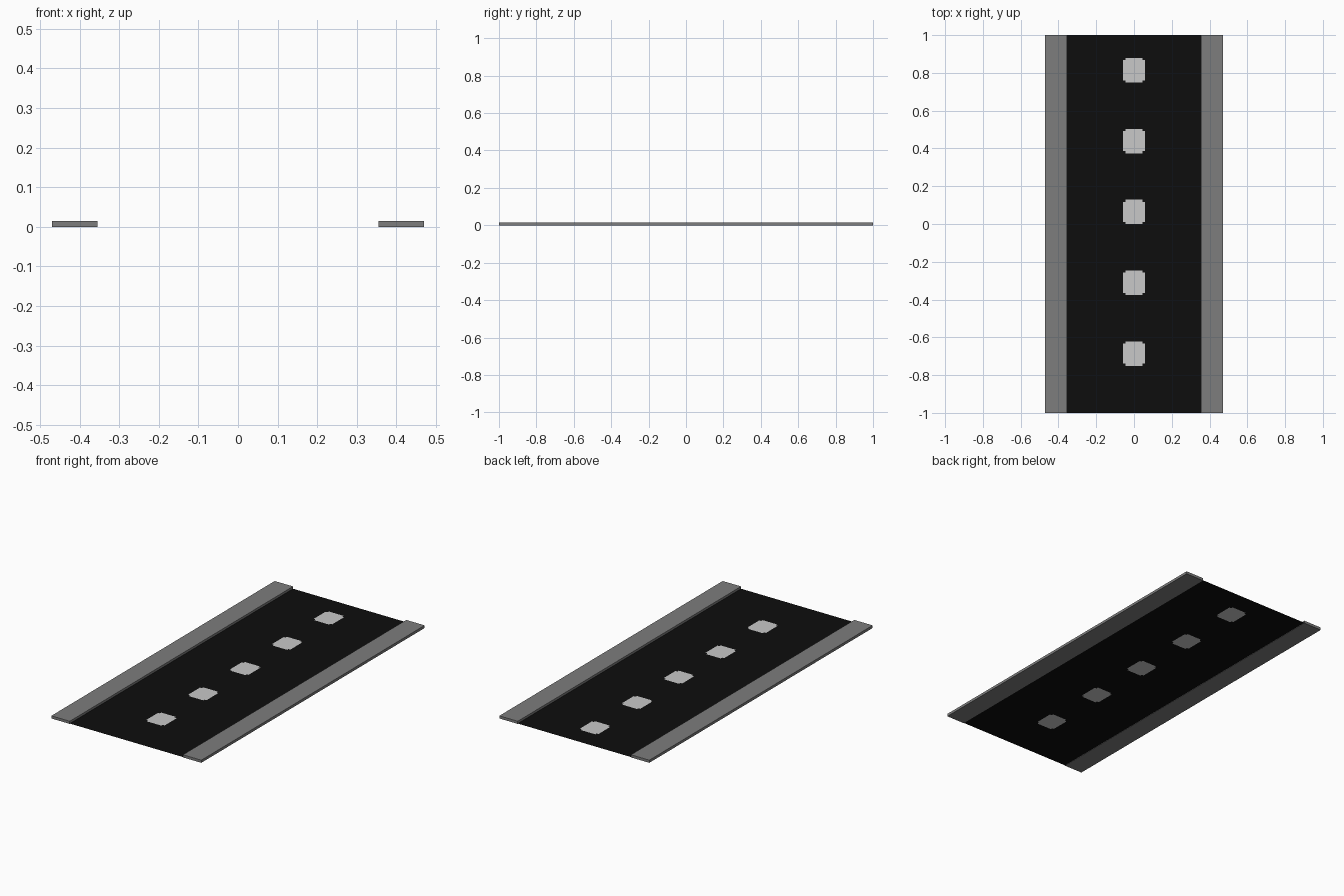
import bpy, bmesh

if "Cube" in bpy.data.objects:
    bpy.data.objects.remove(bpy.data.objects["Cube"])


def material(name, v):
    m = bpy.data.materials.new(name)
    m.diffuse_color = (v, v, v, 1)
    m.use_nodes = True
    m.node_tree.nodes["Principled BSDF"].inputs["Base Color"].default_value = m.diffuse_color
    return m


asphalt = material("asphalt black", 0.004)
paint = material("lane paint", 0.58)
concrete = material("kerb grey", 0.205)

ROAD_X, EDGE_X, HALF_L = 0.355, 0.47, 1.0
KERB_H, ROAD_Z = 0.015, 0.002
DASH_W, DASH_L, NOTCH = 0.058, 0.13, 0.012
dash_centres = [-0.686 + 0.375 * i for i in range(5)]


def new_object(name, bm, mats):
    me = bpy.data.meshes.new(name)
    bm.to_mesh(me)
    bm.free()
    for m in mats:
        me.materials.append(m)
    ob = bpy.data.objects.new(name, me)
    bpy.context.collection.objects.link(ob)
    return ob


# Road sheet: cut into a grid, dashes with notched corners coloured by position
def is_paint(x, y):
    for c in dash_centres:
        dx, dy = abs(x), abs(y - c)
        if dx < DASH_W and dy < DASH_L / 2:
            return dx < DASH_W - NOTCH or dy < DASH_L / 2 - NOTCH
    return False


h = DASH_L / 2
xs = [-ROAD_X, -DASH_W, -DASH_W + NOTCH, DASH_W - NOTCH, DASH_W, ROAD_X]
ys = sorted([-HALF_L, HALF_L] +
            [c + o for c in dash_centres for o in (-h, -h + NOTCH, h - NOTCH, h)])
bm = bmesh.new()
grid = [[bm.verts.new((x, y, ROAD_Z)) for x in xs] for y in ys]
for j in range(len(ys) - 1):
    for i in range(len(xs) - 1):
        f = bm.faces.new((grid[j][i], grid[j][i + 1], grid[j + 1][i + 1], grid[j + 1][i]))
        c = f.calc_center_median()
        f.material_index = int(is_paint(c.x, c.y))
new_object("road_surface", bm, [asphalt, paint])

# Raised kerbs on both sides
for side, name in ((-1, "left_kerb"), (1, "right_kerb")):
    bm = bmesh.new()
    bmesh.ops.create_cube(bm, size=1)
    bmesh.ops.scale(bm, verts=bm.verts, vec=(EDGE_X - ROAD_X, 2 * HALF_L, KERB_H))
    bmesh.ops.translate(bm, verts=bm.verts,
                        vec=(side * (EDGE_X + ROAD_X) / 2, 0, KERB_H / 2))
    new_object(name, bm, [concrete])
